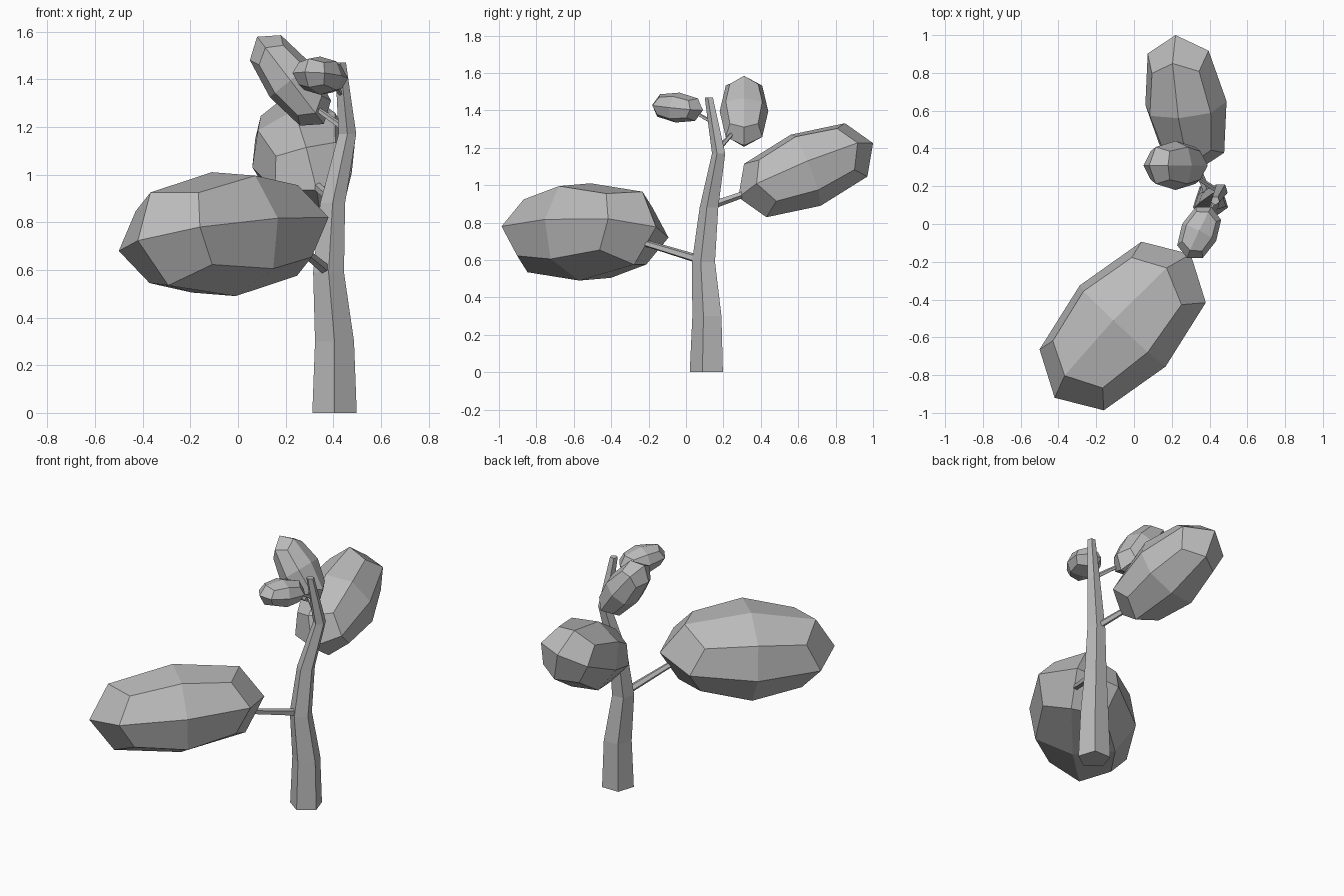
import bpy
import bmesh
import math
from mathutils import Vector

old = bpy.data.objects.get("Cube")
if old:
    bpy.data.objects.remove(old, do_unlink=True)

GREY = (0.5, 0.5, 0.5, 1.0)
grey = bpy.data.materials.new("plain grey")
grey.use_nodes = True
grey.diffuse_color = GREY
grey.node_tree.nodes["Principled BSDF"].inputs["Base Color"].default_value = GREY


def finish(bm, name):
    bmesh.ops.recalc_face_normals(bm, faces=bm.faces)
    mesh = bpy.data.meshes.new(name)
    bm.to_mesh(mesh)
    bm.free()
    mesh.materials.append(grey)
    obj = bpy.data.objects.new(name, mesh)
    bpy.context.collection.objects.link(obj)
    return obj


def loft(name, sections, sides, level):
    """Skin rings given as (centre, radius); level rings stay horizontal."""
    bm = bmesh.new()
    axis = Vector((0, 0, 1))
    if not level:
        axis = (Vector(sections[-1][0]) - Vector(sections[0][0])).normalized()
    u = Vector((0, -1, 0)) if level else axis.cross(Vector((0, 0, 1))).normalized()
    v = axis.cross(u)
    rings = []
    for centre, radius in sections:
        ring = []
        for i in range(sides):
            a = math.tau * i / sides
            ring.append(bm.verts.new(Vector(centre) + radius * (u * math.cos(a) + v * math.sin(a))))
        rings.append(ring)
    for low, high in zip(rings, rings[1:]):
        for i in range(sides):
            j = (i + 1) % sides
            bm.faces.new((low[i], low[j], high[j], high[i]))
    bm.faces.new(rings[0])
    bm.faces.new(rings[-1])
    return finish(bm, name)


def foliage(name, centre, length, width, height):
    """Once-smoothed cube stretched along three half-axis vectors."""
    bm = bmesh.new()
    bmesh.ops.create_cube(bm, size=2)
    bmesh.ops.subdivide_edges(bm, edges=bm.edges[:], cuts=1, use_grid_fill=True)
    pull = {1: 1.0, 2: 0.75, 3: 0.58}   # face middles, edge middles, corners
    axes = [Vector(length), Vector(width), Vector(height)]
    for vert in bm.verts:
        k = pull[sum(abs(c) > 0.5 for c in vert.co)]
        vert.co = Vector(centre) + sum((a * c * k for a, c in zip(axes, vert.co)), Vector())
    return finish(bm, name)


# Trunk: bent, tapering five-sided column
loft("trunk", [
    ((0.405, 0.118, 0.0), 0.098),
    ((0.405, 0.120, 0.3), 0.086),
    ((0.380, 0.100, 0.59), 0.068),
    ((0.397, 0.128, 0.88), 0.055),
    ((0.459, 0.178, 1.17), 0.039),
    ((0.430, 0.124, 1.47), 0.024),
], 5, True)

# Branches from trunk to foliage
for name, start, end, r0, r1 in [
    ("low_branch", (0.37, 0.08, 0.6), (0.25, -0.25, 0.70), 0.024, 0.018),
    ("back_branch", (0.40, 0.13, 0.89), (0.31, 0.36, 0.97), 0.022, 0.017),
    ("high_branch", (0.45, 0.17, 1.19), (0.31, 0.26, 1.29), 0.015, 0.011),
    ("top_branch", (0.44, 0.15, 1.33), (0.38, 0.03, 1.40), 0.011, 0.008),
]:
    loft(name, [(start, r0), (end, r1)], 5, False)

# Foliage masses: centre, then long, side and upward half axes
foliage("front_foliage", (-0.06, -0.54, 0.75),
        (0.36, 0.38, 0.027), (0.227, -0.215, 0.067), (-0.05, 0.03, 0.26))
foliage("back_foliage", (0.275, 0.64, 1.08),
        (-0.055, 0.36, 0.145), (0.215, 0.01, 0.05), (-0.04, -0.08, 0.19))
foliage("high_foliage", (0.22, 0.31, 1.395),
        (-0.14, 0.0, 0.183), (0.087, 0.0, 0.07), (0.0, 0.13, 0.0))
foliage("top_foliage", (0.345, -0.045, 1.415),
        (0.065, 0.135, -0.015), (0.09, -0.045, 0.0), (0.0, 0.01, 0.08))
